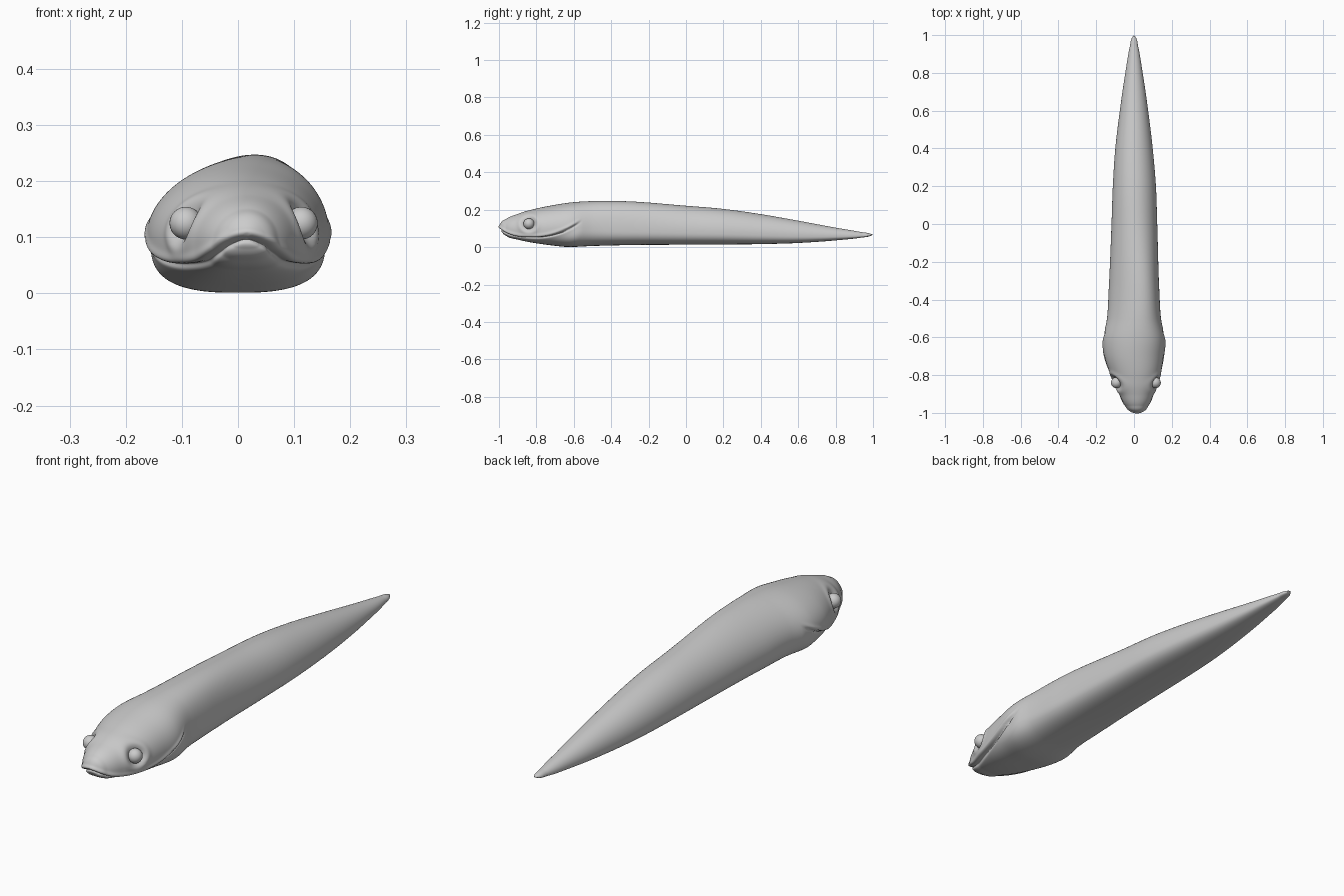
import bpy
import bmesh
from math import cos, sin, pi, exp
from mathutils import Vector

cube = bpy.data.objects.get("Cube")
if cube:
    bpy.data.objects.remove(cube, do_unlink=True)


def make_material(name, color):
    mat = bpy.data.materials.new(name)
    mat.use_nodes = True
    mat.diffuse_color = color
    mat.node_tree.nodes["Principled BSDF"].inputs["Base Color"].default_value = color
    return mat


grey = make_material("plain grey", (0.6, 0.6, 0.6, 1))

# Body stations: y, half width, top, bottom, centre x
STATIONS = [
    (-1, 0, .1, .1, .015), (-.99, .032, .13, .075, .015),
    (-.96, .06, .152, .05, .014), (-.9, .092, .177, .032, .013),
    (-.8, .131, .206, .013, .008), (-.7, .156, .226, .004, 0),
    (-.62, .163, .238, .001, 0), (-.5, .143, .246, .006, 0),
    (-.35, .134, .246, .01, 0), (0, .121, .221, .013, .002),
    (.2, .114, .204, .014, .002), (.4, .099, .176, .016, 0),
    (.6, .075, .141, .022, 0), (.8, .046, .104, .036, 0),
    (.94, .022, .08, .051, 0), (.985, .011, .072, .059, 0),
    (1, 0, .066, .066, 0),
]
SEGMENTS = 200
STEPS = 18


def smoothstep(a, b, x):
    t = min(1, max(0, (x - a) / (b - a)))
    return t * t * (3 - 2 * t)


def station_at(i, t):
    """Smooth blend between neighbouring stations."""
    last = len(STATIONS) - 1
    rows = [STATIONS[min(last, max(0, i + k))] for k in (-1, 0, 1, 2)]
    result = []
    for a, b, c, d in zip(*rows):
        # chord-scaled tangents keep unevenly spaced stations smooth
        h0 = max(rows[1][0] - rows[0][0], .001)
        h1 = rows[2][0] - rows[1][0]
        h2 = max(rows[3][0] - rows[2][0], .001)
        m1 = ((b - a) / h0 * h1 + (c - b) / h1 * h0) / (h0 + h1) * h1 if i else 2 * (c - b)
        m2 = ((c - b) / h1 * h2 + (d - c) / h2 * h1) / (h1 + h2) * h1 if i < last - 1 else .5 * (c - b)
        if i == 0:
            m2 = .4 * (c - b)
        elif i == 1:
            m1 = min(max(m1, -abs(c - b) * 2), abs(c - b) * 2)
        t2, t3 = t * t, t * t * t
        result.append((2 * t3 - 3 * t2 + 1) * b + (t3 - 2 * t2 + t) * m1
                      + (3 * t2 - 2 * t3) * c + (t3 - t2) * m2)
    return result


def mouth_height(y):
    if y < -.82:
        return .046 + .05 * ((-.82 - y) / .18) ** 3
    return .046 + .084 * ((y + .82) / .25) ** 2


def power(value, exponent):
    return abs(value) ** exponent * (1 if value >= 0 else -1)


def ring_points(y, half, top, bottom, centre):
    """Rounded back, flatter belly, crest leaning slightly to the left."""
    body = smoothstep(-.65, -.3, y)
    middle = bottom + (top - bottom) * (.42 - .08 * body)
    lean = .03 * exp(-((y + .4) / .35) ** 2)
    for k in range(SEGMENTS):
        a = 2 * pi * k / SEGMENTS
        c, s = cos(a), sin(a)
        e = 1 if s >= 0 else .74
        x = half * power(c, e)
        z = power(s, e)
        x += centre + lean * max(0, z) ** 2
        height = top - middle if z >= 0 else middle - bottom
        yield Vector((x, y, middle + z * height))


EYES = {"right_eye": Vector((-.093, -.84, .125)),
        "left_eye": Vector((.113, -.84, .125))}


def carve_depth(p):
    """Depth of the mouth slit, the jaw step and the eye sockets."""
    depth = 0
    if p.y < -.53:
        d = p.z - mouth_height(p.y)
        fade = 1 - smoothstep(-.62, -.55, p.y)
        depth += fade * .011 * exp(-(d / .006) ** 2)
        depth += fade * .008 * smoothstep(.003, -.006, d) * smoothstep(-.09, -.02, d)
        depth -= fade * .004 * exp(-((d - .014) / .009) ** 2)
    for eye in EYES.values():
        r = ((p.y - eye.y) ** 2 + (p.z - eye.z) ** 2) ** .5
        if p.x * eye.x > 0 and r < .12:
            depth += .017 * exp(-(r / .034) ** 4)
            depth -= .003 * exp(-((r - .05) / .014) ** 2)
    return depth


# Body: one loft from snout to tail
bm = bmesh.new()
rings = []
for i in range(len(STATIONS) - 1):
    steps = STEPS * 2 if 2 < i < 7 else STEPS
    for n in range(steps):
        t = n / steps
        if i == 0:
            # rounded snout: denser rings close to the tip
            if n == 0:
                continue
            y, half, top, bottom, centre = STATIONS[1]
            w = t ** .5
            row = [-1 + .01 * t, half * w, .1 + (top - .1) * w,
                   .1 + (bottom - .1) * w, centre]
        else:
            row = station_at(i, t)
        rings.append([bm.verts.new(p) for p in ring_points(*row)])

for lower, upper in zip(rings, rings[1:]):
    for k in range(SEGMENTS):
        j = (k + 1) % SEGMENTS
        bm.faces.new((lower[k], lower[j], upper[j], upper[k]))
for ring, row in ((rings[0], STATIONS[0]), (rings[-1], STATIONS[-1])):
    tip = bm.verts.new((row[4], row[0], row[2]))
    for k in range(SEGMENTS):
        bm.faces.new((ring[k], ring[(k + 1) % SEGMENTS], tip))
bmesh.ops.recalc_face_normals(bm, faces=bm.faces)
bm.normal_update()

# Carve face details along the surface normals
moves = [(v, v.normal * carve_depth(v.co)) for v in bm.verts]
for v, move in moves:
    v.co -= move


def add_object(name, bm):
    for face in bm.faces:
        face.smooth = True
    mesh = bpy.data.meshes.new(name)
    bm.to_mesh(mesh)
    bm.free()
    mesh.materials.append(grey)
    obj = bpy.data.objects.new(name, mesh)
    bpy.context.collection.objects.link(obj)
    return obj


add_object("body", bm)

# Eyes: balls set into the sockets
for name, place in EYES.items():
    bm = bmesh.new()
    bmesh.ops.create_uvsphere(bm, u_segments=32, v_segments=20, radius=.029)
    add_object(name, bm).location = place
